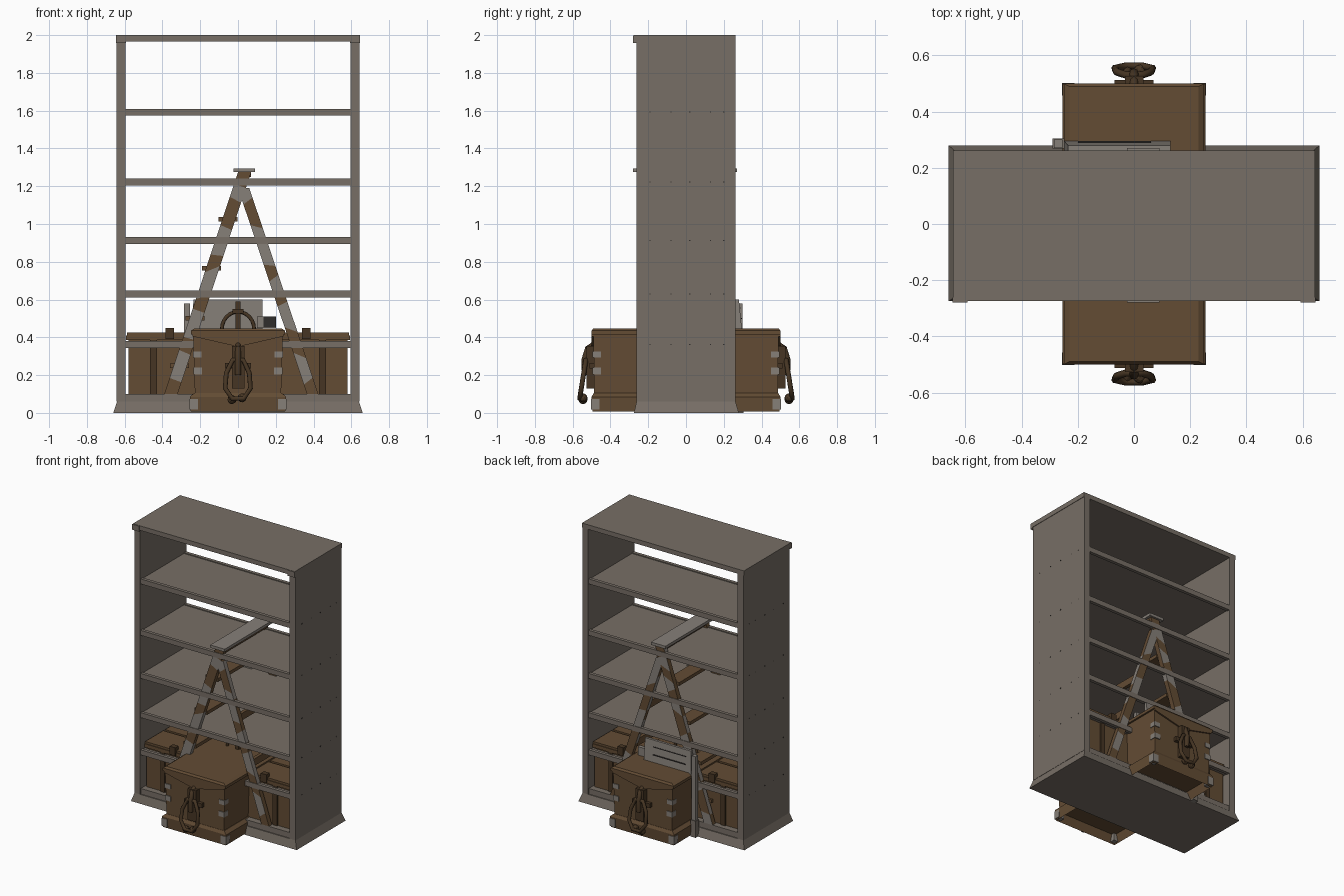
import bpy, bmesh, math, random
from mathutils import Vector

random.seed(4)
if "Cube" in bpy.data.objects:
    bpy.data.objects.remove(bpy.data.objects["Cube"])


def material(name, r, g, b):
    m = bpy.data.materials.new(name)
    m.use_nodes = True
    m.diffuse_color = (r, g, b, 1)
    m.node_tree.nodes["Principled BSDF"].inputs["Base Color"].default_value = (r, g, b, 1)
    return m


GREY = material("weathered grey wood", .185, .158, .132)
BROWN = material("brown wood", .125, .072, .034)
DARK = material("dark brown rope", .062, .036, .017)
PATCH = material("worn light grey", .24, .215, .19)
IRON = material("dark metal", .03, .027, .025)


def finish(bm, name, *mats):
    bmesh.ops.recalc_face_normals(bm, faces=bm.faces[:])
    mesh = bpy.data.meshes.new(name)
    bm.to_mesh(mesh)
    bm.free()
    for m in mats:
        mesh.materials.append(m)
    ob = bpy.data.objects.new(name, mesh)
    bpy.context.collection.objects.link(ob)
    return ob


def frustum(name, mat, lo, hi, z0, z1, hollow=0):
    """Four-sided block from rectangle lo to rectangle hi (x0, x1, y0, y1)."""
    bm = bmesh.new()
    rings = []
    for (x0, x1, y0, y1), z in ((lo, z0), (hi, z1)):
        rings.append([bm.verts.new((x, y, z)) for x, y in
                      ((x0, y0), (x1, y0), (x1, y1), (x0, y1))])
    bottom = bm.faces.new(rings[0])
    bm.faces.new(rings[1])
    for i in range(4):
        j = (i + 1) % 4
        bm.faces.new((rings[0][i], rings[0][j], rings[1][j], rings[1][i]))
    if hollow:
        bmesh.ops.recalc_face_normals(bm, faces=bm.faces[:])
        bmesh.ops.inset_individual(bm, faces=[bottom], thickness=.025)
        for v in bottom.verts:
            v.co.z += hollow
    return finish(bm, name, mat)


def box(name, mat, x0, x1, y0, y1, z0, z1):
    rect = (x0, x1, y0, y1)
    return frustum(name, mat, rect, rect, z0, z1)


def rope(name, mat, points, radius, cyclic=False):
    cu = bpy.data.curves.new(name, "CURVE")
    cu.dimensions = "3D"
    cu.bevel_depth = radius
    cu.bevel_resolution = 2
    cu.use_fill_caps = True
    sp = cu.splines.new("POLY")
    sp.points.add(len(points) - 1)
    for p, co in zip(sp.points, points):
        p.co = (*co, 1)
    sp.use_cyclic_u = cyclic
    cu.materials.append(mat)
    ob = bpy.data.objects.new(name, cu)
    bpy.context.collection.objects.link(ob)
    return ob


# Bookcase carcass, open at front and back
frustum("bookcase_plinth", GREY, (-.66, .66, -.275, .28), (-.64, .64, -.262, .262), 0, .06)
for s, side in ((-1, "right"), (1, "left")):
    xs = sorted((s * .595, s * .642))
    box(side + "_side_panel", GREY, *xs, -.262, .262, .06, 1.97)
    xs = sorted((s * .592, s * .646))
    box(side + "_top_corner", GREY, *xs, -.28, -.262, 1.958, 1.998)
box("bookcase_top", GREY, -.645, .645, -.275, .262, 1.967, 2)
box("bottom_shelf", GREY, -.6, .6, -.255, .255, .06, .1)

# Shelves with slim edging strips, and the nails that hold them
for i, z in enumerate((.362, .63, .912, 1.222, 1.592)):
    box(f"shelf_{i + 1}", GREY, -.6, .6, -.25, .25, z - .012, z + .012)
    for s, side in ((-1, "front"), (1, "back")):
        ys = sorted((s * .235, s * .259))
        box(f"shelf_{i + 1}_{side}_edging", GREY, -.6, .6, *ys, z - .018, z + .018)
    for s in (-1, 1):
        for y in (-.19, -.08, .02, .13, .2):
            x0, x1 = sorted((s * .641, s * .644))
            box("shelf_nail", IRON, x0, x1, y - .003, y + .003, z - .003, z + .003)


# Big chest running through the bottom of the bookcase
frustum("chest_base", BROWN, (-.25, .25, -.495, .495), (-.255, .255, -.5, .5), .008, .085, .06)
frustum("chest_base_moulding", BROWN, (-.255, .255, -.5, .5), (-.232, .232, -.488, .488), .085, .105)
frustum("chest_body", BROWN, (-.228, .228, -.486, .486), (-.238, .238, -.49, .49), .1, .425)
frustum("chest_lid", BROWN, (-.25, .25, -.5, .5), (-.25, .25, -.5, .5), .415, .435)
frustum("chest_lid_bevel", BROWN, (-.25, .25, -.5, .5), (-.23, .23, -.49, .49), .435, .448)
for s, side in ((-1, "front"), (1, "back")):
    # Pointed apron under the lid
    bm = bmesh.new()
    face = bm.faces.new([bm.verts.new((x, s * .486, z)) for x, z in
                         ((-.24, .43), (-.24, .405), (0, .35), (.24, .405), (.24, .43))])
    ext = bmesh.ops.extrude_face_region(bm, geom=[face])
    for v in ext["geom"]:
        if isinstance(v, bmesh.types.BMVert):
            v.co.y = s * .5
    finish(bm, side + "_lid_apron", BROWN)
    # Worn corner plates
    for sx in (-1, 1):
        for z, h, out in ((.308, .016, .238), (.222, .018, .236), (.045, .028, .257)):
            x0, x1 = sorted((sx * (out - .045), sx * out))
            yo = .494 if z > .1 else .502
            y0, y1 = sorted((s * (yo - .045), s * yo))
            box("chest_corner_plate", PATCH, x0, x1, y0, y1, z - h, z + h)
    # Strap and rope handle
    ys = sorted((s * .485, s * .527))
    box(side + "_handle_strap", DARK, -.032, .034, *ys, .13, .355)
    box(side + "_handle_mount", DARK, -.07, .07, *sorted((s * .48, s * .512)), .235, .265)
    rope(side + "_handle_rope", DARK,
         [(x, s * (.575 - .16 * z), z) for x, z in
          ((-.028, .28), (-.062, .21), (-.068, .13), (-.03, .075),
           (.03, .075), (.066, .13), (.06, .21), (.028, .28))], .013, True)
    rope(side + "_handle_loop", DARK,
         [(0, s * .49, .36), (0, s * .52, .34), (0, s * .538, .28), (0, s * .535, .2)], .016)
    for x, z in ((-.032, .07), (.022, .08)):
        bm = bmesh.new()
        bmesh.ops.create_icosphere(bm, subdivisions=2, radius=.024)
        bmesh.ops.translate(bm, verts=bm.verts[:], vec=(x, s * .545, z))
        finish(bm, side + "_rope_knot", DARK)

# Two smaller crates on the bottom shelf
for s, side in ((-1, "right"), (1, "left")):
    def span(a, b):
        return sorted((s * a, s * b))
    box(side + "_crate_body", BROWN, *span(.2, .58), -.21, .21, .1, .39)
    box(side + "_crate_lid", BROWN, *span(.195, .592), -.22, .22, .385, .41)
    for y in (-1, 1):
        box(side + "_crate_lid_board", BROWN, *span(.2, .588), *sorted((y * .01, y * .215)), .41, .425)
        box(side + "_crate_strap", DARK, *span(.43, .465), *sorted((y * .205, y * .219)), .1, .385)
        box(side + "_crate_latch", DARK, *span(.34, .385), *sorted((y * .19, y * .228)), .39, .45)


# Stepladder straddling the chest, with worn paint in patches along its legs
def ladder_leg(name, top, foot, y, width=.035, depth=.017, steps=16):
    bm = bmesh.new()
    rings = []
    for i in range(steps + 1):
        t = i / steps
        x, z = (a + (b - a) * t for a, b in zip(top, foot))
        slant = random.uniform(-.02, .02) if 0 < i < steps else 0
        k = (foot[0] - top[0]) / (foot[1] - top[1])
        rings.append([bm.verts.new((x + dx * width + k * slant * dx, y + dy * depth, z + slant * dx))
                      for dx, dy in ((-1, -1), (1, -1), (1, 1), (-1, 1))])
    bm.faces.new(rings[0])
    bm.faces.new(rings[-1])
    for a, b in zip(rings, rings[1:]):
        for j in range(4):
            n = (j + 1) % 4
            f = bm.faces.new((a[j], a[n], b[n], b[j]))
            f.material_index = 1 if random.random() < .45 else 0
    return finish(bm, name, BROWN, PATCH)


for y, end in ((-.238, "front"), (.238, "back")):
    ladder_leg(end + "_step_leg", (.035, 1.275), (-.355, .1), y)
    ladder_leg(end + "_prop_leg", (.03, 1.19), (.395, .1), y, .03)
box("ladder_top_plate", PATCH, -.025, .09, -.28, .27, 1.275, 1.295)
box("ladder_top_rail", BROWN, .0, .07, -.235, .235, 1.25, 1.275)
for i, z in enumerate((1.025, .765, .5, .25)):
    x = .035 - (1.275 - z) * .332
    box(f"ladder_step_{i + 1}", BROWN, x - .055, x + .045, -.225, .225, z - .012, z + .012)
for z in (.8, .5):
    x = .03 + (1.19 - z) * .335
    box("ladder_brace", BROWN, x - .012, x + .012, -.23, .23, z - .025, z + .025)

# Worn board and post resting against the back
frustum("back_board", PATCH, (-.25, .13, .262, .297), (-.235, .13, .262, .28), .43, .6)
for z in (.5, .555):
    box("back_board_groove", IRON, -.2, .06, .288, .296 - (z - .5) * .1, z - .003, z + .003)
box("back_board_plate", IRON, .135, .2, .235, .25, .455, .51)
box("back_board_bracket", PATCH, .1, .2, .24, .262, .45, .51)
box("back_post", PATCH, -.285, -.255, .27, .3, .0, .58)
box("back_post_foot", GREY, -.29, -.25, .268, .305, 0, .12)

# Arched carrying handle on the chest lid
rope("lid_arch_handle", DARK, [(.085 * math.cos(a), 0, .445 + .09 * math.sin(a))
     for a in (math.pi * i / 12 for i in range(13))], .01)
box("lid_handle_post", DARK, -.012, .012, -.012, .012, .445, .59)
box("lid_handle_block", DARK, -.03, .03, -.02, .02, .525, .55)
